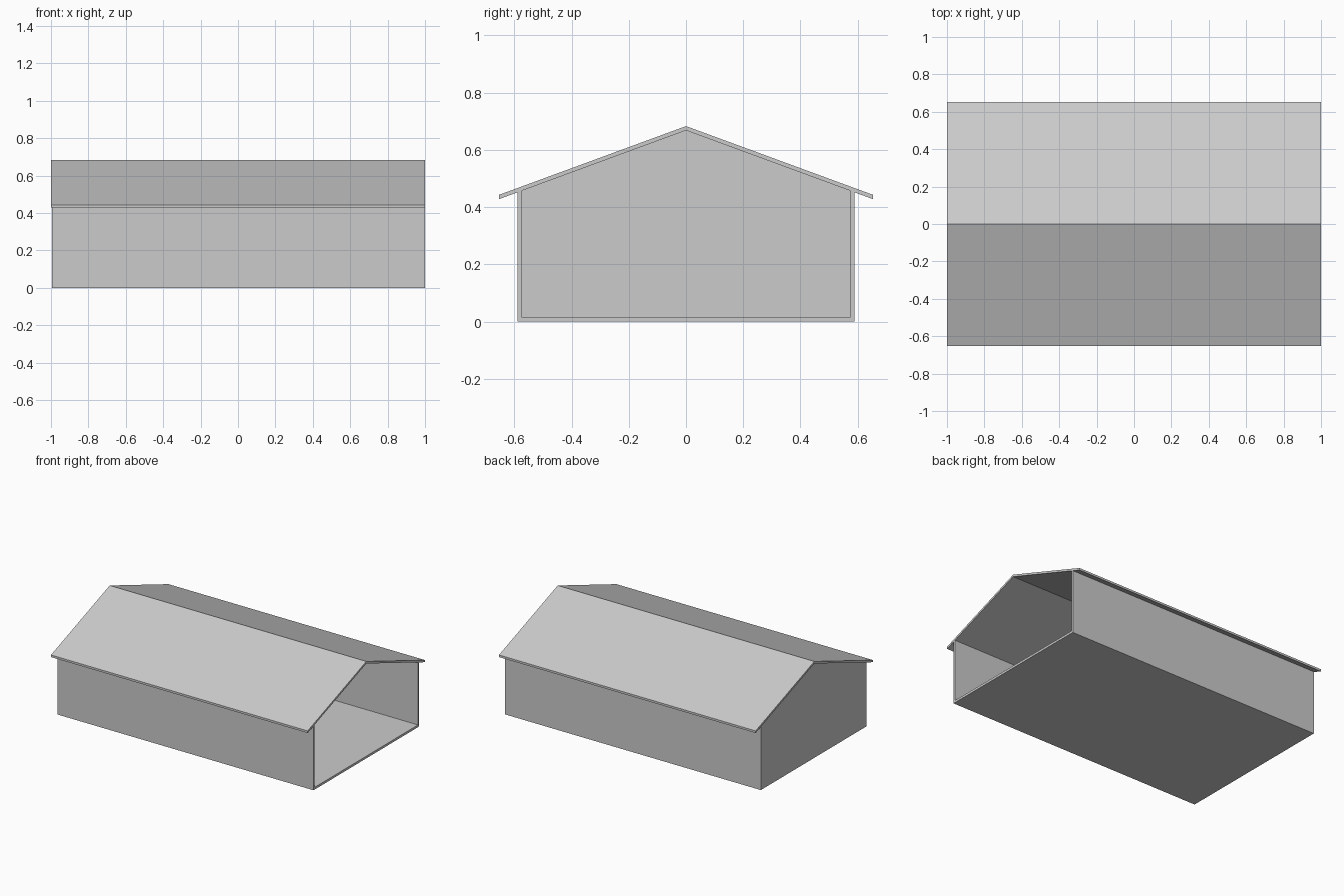
import bpy, bmesh

if "Cube" in bpy.data.objects:
    bpy.data.objects.remove(bpy.data.objects["Cube"])

RIDGE, SLOPE, T = 0.683, 0.3675, 0.015   # ridge height, roof pitch, sheet thickness
WALL, EAVE = 0.588, 0.653                # half widths


def under(y):
    """Height of the roof underside at distance y from the ridge."""
    return RIDGE - T - SLOPE * abs(y)


def extrude_profile(name, pts, x0, x1):
    """Extrude a (y, z) outline along x."""
    bm = bmesh.new()
    face = bm.faces.new([bm.verts.new((x0, y, z)) for y, z in pts])
    new = bmesh.ops.extrude_face_region(bm, geom=[face])["geom"]
    bmesh.ops.translate(bm, vec=(x1 - x0, 0, 0),
                        verts=[v for v in new if isinstance(v, bmesh.types.BMVert)])
    bmesh.ops.recalc_face_normals(bm, faces=bm.faces)
    mesh = bpy.data.meshes.new(name)
    bm.to_mesh(mesh)
    bm.free()
    obj = bpy.data.objects.new(name, mesh)
    bpy.context.collection.objects.link(obj)
    return obj


# Gabled roof with overhanging eaves
eave_top = RIDGE - SLOPE * EAVE
extrude_profile("roof", [
    (-EAVE, eave_top), (0, RIDGE), (EAVE, eave_top),
    (EAVE, under(EAVE)), (0, under(0)), (-EAVE, under(EAVE))], -1, 1)

# Floor slab
inner = WALL - 0.013
extrude_profile("floor", [(-inner, 0), (inner, 0), (inner, 0.016), (-inner, 0.016)],
                -0.995, 1)

# Side walls, tops cut to the roof pitch
for name, s in (("front_wall", -1), ("back_wall", 1)):
    extrude_profile(name, [(s * inner, 0), (s * WALL, 0),
                           (s * WALL, under(WALL)), (s * inner, under(inner))],
                    -0.995, 1)

# Closed gable end; the opposite end stays open
extrude_profile("gable_end_wall", [
    (-inner, 0.016), (inner, 0.016), (inner, under(inner)),
    (0, under(0)), (-inner, under(inner))], -0.995, -0.982)
